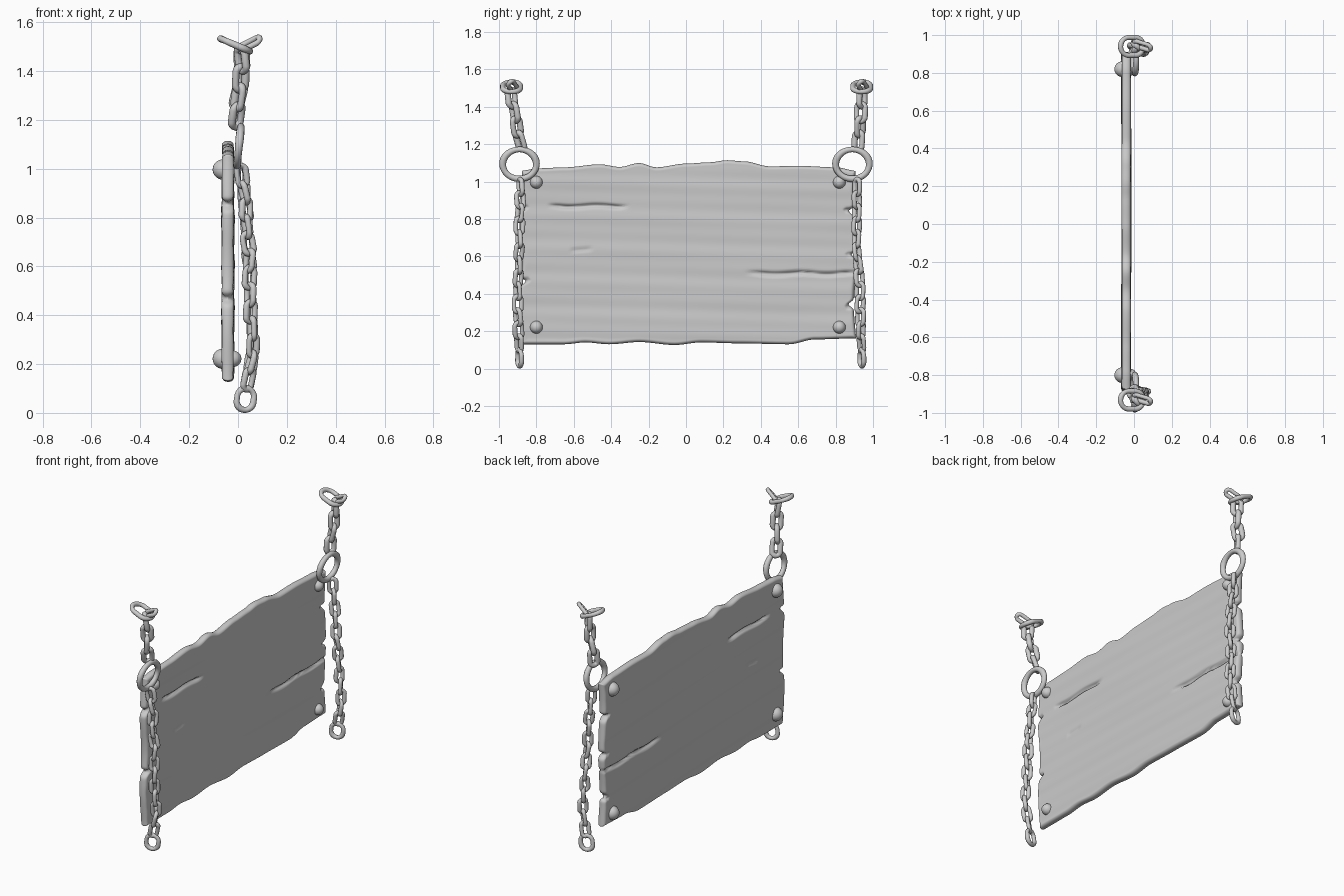
import bpy, bmesh, math, random
from mathutils import Vector

if "Cube" in bpy.data.objects:
    bpy.data.objects.remove(bpy.data.objects["Cube"])

random.seed(4)


def finish(name, bm, weld=False):
    if weld:
        bmesh.ops.remove_doubles(bm, verts=bm.verts, dist=0.0002)
    bmesh.ops.recalc_face_normals(bm, faces=bm.faces)
    for f in bm.faces:
        f.smooth = True
    me = bpy.data.meshes.new(name)
    bm.to_mesh(me)
    bm.free()
    ob = bpy.data.objects.new(name, me)
    bpy.context.collection.objects.link(ob)
    return ob


def interp(pts, t):
    # eased interpolation through (position, value) pairs
    if t <= pts[0][0]:
        return pts[0][1]
    for (a, va), (b, vb) in zip(pts, pts[1:]):
        if t <= b:
            s = (t - a) / (b - a)
            return va + (vb - va) * s * s * (3 - 2 * s)
    return pts[-1][1]


# ---- worn wooden board: rounded slab with ragged outline, grain and cracks
TOP = [(-.9, 1.06), (-.78, 1.075), (-.65, 1.08), (-.46, 1.096), (-.355, 1.082), (-.25, 1.103),
       (-.16, 1.08), (0, 1.10), (.13, 1.107), (.22, 1.118), (.31, 1.112), (.45, 1.085),
       (.6, 1.088), (.8, 1.08), (.92, 1.06)]
BOT = [(-.88, .134), (-.65, .134), (-.54, .144), (-.41, .134), (-.25, .146), (-.06, .13),
       (.08, .144), (.28, .139), (.55, .134), (.69, .16), (.92, .166)]
# crack: z, y start, y end, depth
CRACKS = [(.872, -.74, -.31, .021), (.512, .32, .95, .0232), (.64, -.62, -.5, .007),
          (.87, -.93, -.84, .015), (.48, -.93, -.83, .016), (.85, .84, .95, .016),
          (.61, .85, .95, .012), (.33, .85, .95, .015)]


def notches(z, spots):
    return sum(.028 * math.exp(-((z - s) / .018) ** 2) for s in spots)


def half_thickness(y, z, d, side):
    k = 1 - min(d / .018, 1)
    h = .024 * math.sqrt(max(0, 1 - k * k))
    grain = .0012 * math.sin(z * 34 + .8 * math.sin(y * 3)) + .0008 * math.sin(z * 71 + y * 2 + side)
    grain += .001 * math.sin(y * 5 + side * 2) * math.sin(z * 9)
    h += grain * min(d / .03, 1)
    for cz, a, b, depth in CRACKS:
        if a < y < b:
            fade = min(1, 2.2 * math.sin(math.pi * (y - a) / (b - a)))
            line = cz + .004 * math.sin(y * 23)
            h -= depth * fade * math.exp(-((z - line) / .009) ** 2)
    return max(h, 0.0006 if d > 1e-6 else 0)


def make_board(nu=150, nv=150):
    bm = bmesh.new()
    spread = lambda s: s - .6 * math.sin(2 * math.pi * s) / (2 * math.pi)
    for side in (-1, 1):
        grid = []
        for i in range(nu + 1):
            u, row = spread(i / nu), []
            for j in range(nv + 1):
                v = spread(j / nv)
                z0 = .14 + .94 * v
                yl = -.885 + .008 * math.sin(z0 * 13) + notches(z0, (.87, .48))
                yr = .905 + .008 * math.sin(z0 * 11 + 1) - notches(z0, (.85, .61, .33))
                y = yl + (yr - yl) * u
                zb, zt = interp(BOT, y), interp(TOP, y)
                z = zb + (zt - zb) * v
                d = min(y - yl, yr - y, z - zb, zt - z)
                x = -.041 + .003 * math.sin(y * 4 + 1) * math.sin(z * 3)
                row.append(bm.verts.new((x + side * half_thickness(y, z, d, side), y, z)))
            grid.append(row)
        for i in range(nu):
            for j in range(nv):
                bm.faces.new((grid[i][j], grid[i + 1][j], grid[i + 1][j + 1], grid[i][j + 1]))
    finish("sign_board", bm, True)


make_board()


# ---- domed bolts on both faces of the board
def make_bolt(name, y, z):
    bm = bmesh.new()
    for x, r, reach in ((-.06, .042, .044), (-.022, .034, .036)):
        res = bmesh.ops.create_uvsphere(bm, u_segments=24, v_segments=14, radius=1)
        for v in res["verts"]:
            v.co = Vector((x + v.co.x * reach, y + v.co.y * r, z + v.co.z * r))
    finish(name, bm)


for side, y in (("near", -.8), ("far", .82)):
    make_bolt("upper_bolt_" + side, y, 1.0)
    make_bolt("lower_bolt_" + side, y, .225)


# ---- chain links: stadium path swept with a round section
def add_link(bm, c, along, across, length, width, r, n=32, m=10):
    c, along = Vector(c), Vector(along).normalized()
    across = Vector(across)
    across = (across - along * across.dot(along)).normalized()
    nor = along.cross(across)
    R = width / 2 - r
    s = length / 2 - r - R
    rings = []
    for i in range(n):
        t = 2 * math.pi * (i + .5) / n
        out = across * math.cos(t) + along * math.sin(t)
        p = c + out * R + along * math.copysign(s, math.sin(t))
        rr = r * (1 + .07 * math.sin(3 * t + c.z * 40))
        rings.append([bm.verts.new(p + (out * math.cos(a) + nor * math.sin(a)) * rr)
                      for a in (2 * math.pi * k / m for k in range(m))])
    for i in range(n):
        a, b = rings[i], rings[(i + 1) % n]
        for k in range(m):
            bm.faces.new((a[k], b[k], b[(k + 1) % m], a[(k + 1) % m]))


def make_chain(name, path, count, length, width, r, twist):
    # path: x and y of the chain as functions of height, running from z0 down to z1
    xs, ys, z0, z1 = path
    bm = bmesh.new()
    at = lambda z: Vector((interp(xs, z), interp(ys, z), z))
    for i in range(count):
        z = z0 + (z1 - z0) * i / (count - 1)
        along = at(z + .04) - at(z - .04)
        along += Vector((random.uniform(-.012, .012), random.uniform(-.008, .008), 0))
        a = twist + i * math.pi / 2 + random.uniform(-.25, .25)
        add_link(bm, at(z), along, (math.cos(a), math.sin(a), 0), length, width, r)
    return finish(name, bm)


DROP_X = [(.1, .04), (.3, .062), (.45, .05), (.62, .046), (.8, .035), (1.0, .015)]
for side, ry, low_y, up_y, top_y, twist in (
        ("near", -.89, [(.05, -.89), (.35, -.9), (.7, -.892), (1, -.885)],
         [(1.15, -.872), (1.3, -.905), (1.48, -.935)], -.932, .5),
        ("far", .89, [(.05, .94), (.4, .93), (.7, .912), (1, .915)],
         [(1.15, .915), (1.3, .93), (1.48, .942)], .94, .8)):
    # large ring at the board's top corner
    bm = bmesh.new()
    add_link(bm, (.004, ry, 1.097), (.1, 0, 1), (0, 1, 0), .19, .22 - .03, .016, 48, 12)
    for v in bm.verts:
        v.co.y = ry + (v.co.y - ry) * 1.14
    finish("corner_ring_" + side, bm)

    # hanging chain below the ring, and its rounder last link
    make_chain("hanging_chain_" + side, (DROP_X, low_y, .975, .14), 13, .108, .066, .0125, twist)
    bm = bmesh.new()
    add_link(bm, (.03, low_y[0][1], .06), (.15, 0, 1), (1, .3, 0), .115, .098, .013)
    finish("end_link_" + side, bm)

    # heavier chain above the ring
    make_chain("upper_chain_" + side, ([(1.2, -.005), (1.45, .015)], up_y, 1.22, 1.45),
               4, .125, .078, .0155, twist + .3)

    # tilted mounting ring with a slanted link through it
    bm = bmesh.new()
    add_link(bm, (-.011, top_y, 1.51), (-.145, 0, .062), (0, 1, 0), .158, .122, .0135, 40, 12)
    add_link(bm, (.045, top_y + .004, 1.513), (.1, -.03, .052), (0, .6, .5), .125, .06, .012)
    finish("mounting_ring_" + side, bm)

# ---- rest the lowest point exactly on the ground
bpy.context.view_layer.update()
low = min(v.co.z for o in bpy.data.objects for v in o.data.vertices)
for o in bpy.data.objects:
    o.location.z -= low
